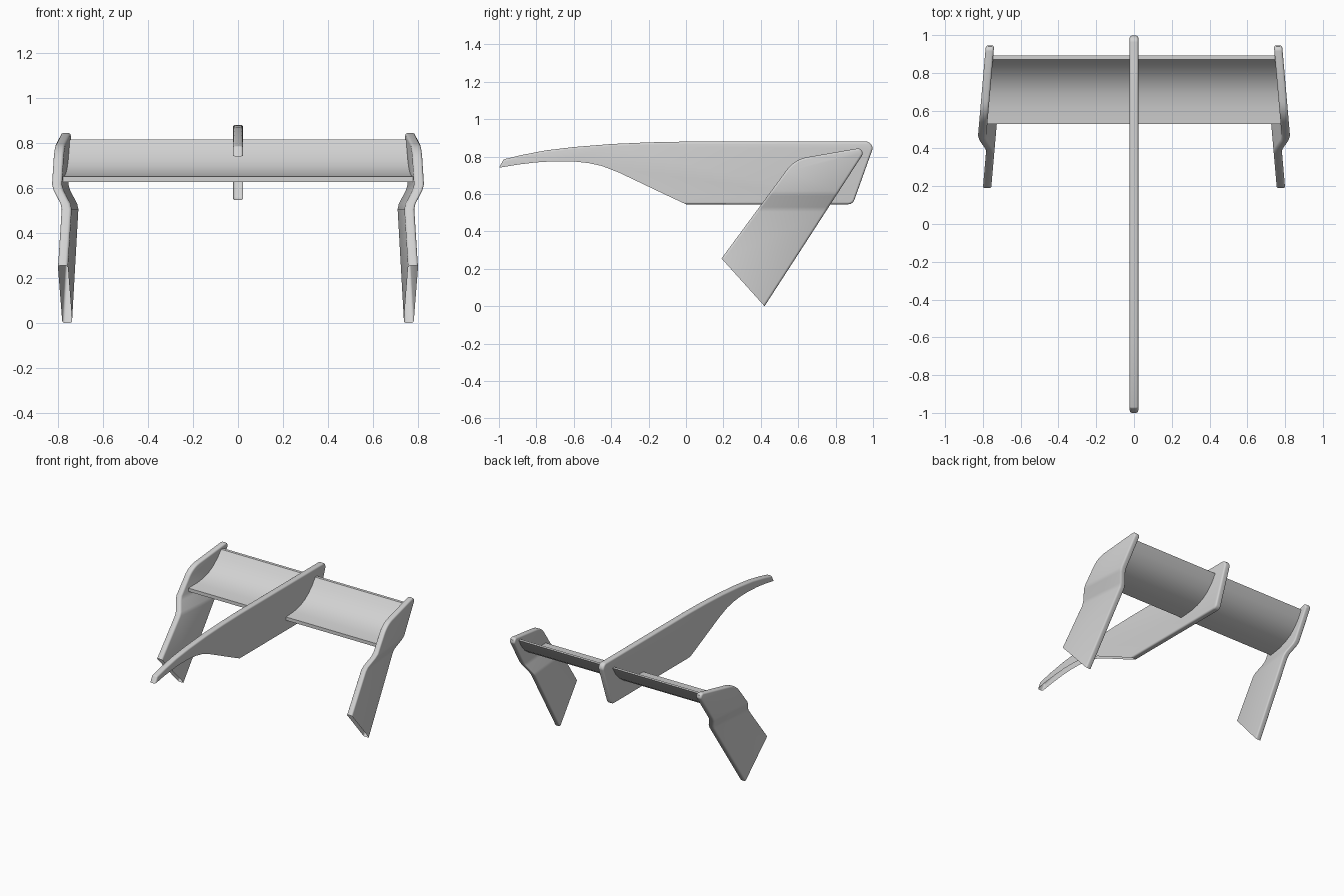
import bpy, bmesh, math
from mathutils import Vector

if "Cube" in bpy.data.objects:
    bpy.data.objects.remove(bpy.data.objects["Cube"])

grey = bpy.data.materials.new("light grey")
grey.diffuse_color = (0.65, 0.65, 0.65, 1)
grey.use_nodes = True
grey.node_tree.nodes["Principled BSDF"].inputs["Base Color"].default_value = grey.diffuse_color


def fillet(points, steps=6):
    """Outline from (y, z, radius) corners, rounding those with a radius."""
    out = []
    for i, (y, z, r) in enumerate(points):
        p = Vector((y, z))
        if r == 0:
            out.append(p)
            continue
        a = (Vector(points[i - 1][:2]) - p).normalized()
        b = (Vector(points[(i + 1) % len(points)][:2]) - p).normalized()
        half = a.angle(b) / 2
        centre = p + (a + b).normalized() * (r / math.sin(half))
        t = r / math.tan(half)
        u, v = p + a * t - centre, p + b * t - centre
        for k in range(steps + 1):
            d = u.lerp(v, k / steps).normalized()
            out.append(centre + d * r)
    return out


def plate(outline, half, n_open, bevel):
    """Extrude an outline along x, round its rims, leave the first n_open sides open."""
    bm = bmesh.new()
    left = [bm.verts.new((-half, p[0], p[1])) for p in outline]
    right = [bm.verts.new((half, p[0], p[1])) for p in outline]
    bm.faces.new(left[::-1])
    bm.faces.new(right)
    n = len(outline)
    rims = []
    for i in range(n):
        j = (i + 1) % n
        f = bm.faces.new((left[i], left[j], right[j], right[i]))
        if i < n_open:
            f.material_index = 1
        else:
            rims += [bm.edges.get((left[i], left[j])), bm.edges.get((right[i], right[j]))]
    bmesh.ops.recalc_face_normals(bm, faces=bm.faces[:])
    if bevel:
        bmesh.ops.bevel(bm, geom=rims, offset=bevel, segments=4, profile=0.5,
                        affect='EDGES', clamp_overlap=False)
    bmesh.ops.delete(bm, geom=[f for f in bm.faces if f.material_index == 1], context='FACES')
    return bm


def finish(bm, name):
    mesh = bpy.data.meshes.new(name)
    bm.to_mesh(mesh)
    bm.free()
    mesh.materials.append(grey)
    ob = bpy.data.objects.new(name, mesh)
    bpy.context.collection.objects.link(ob)
    bpy.ops.object.select_all(action='DESELECT')
    bpy.context.view_layer.objects.active = ob
    ob.select_set(True)
    bpy.ops.object.shade_smooth_by_angle(angle=math.radians(35))
    return ob


# Central fin, open along its curved underside
underside = [(-1, .74), (-.9, .757), (-.8, .769), (-.7, .775), (-.6, .774), (-.52, .765),
             (-.45, .75), (-.36, .715), (-.25, .663), (-.12, .601), (0, .545)]
top = [(0, .88), (-.2, .876), (-.4, .867), (-.6, .851), (-.75, .833), (-.88, .808)]
fin = [(y, z, 0) for y, z in underside]
fin += [(.892, .545, .035), (1.012, .88, .035)]
fin += [(y, z, 0) for y, z in top] + [(-.975, .785, .015)]
finish(plate(fillet(fin), .023, len(underside) - 1, .012), "centre_fin")

# End plates, open at the foot, with an outward step and a slight toe-in
outline = fillet([(.19, .255, 0), (.42, 0, 0), (.972, .853, .025), (.58, .785, .17)])
bm = plate(outline, .022, 1, .012)
STEP = [(.505, 0), (.53, .007), (.59, .042), (.615, .05)]
for z, _ in STEP:
    bmesh.ops.bisect_plane(bm, geom=bm.verts[:] + bm.edges[:] + bm.faces[:],
                           plane_co=(0, 0, z), plane_no=(0, 0, 1))


def step_shift(z):
    if z <= STEP[0][0]:
        return 0
    for (z0, s0), (z1, s1) in zip(STEP, STEP[1:]):
        if z <= z1:
            return s0 + (s1 - s0) * (z - z0) / (z1 - z0)
    return STEP[-1][1]


for v in bm.verts:
    v.co.x += .778 - .087 * (v.co.y - .19) + step_shift(v.co.z)
end_plates = finish(bm, "end_plates")
end_plates.modifiers.new("mirror", 'MIRROR').use_clip = False

# Wing: thin blade curving upward to the rear, its ends following the plates
lower = [(.53, .625), (.63, .632), (.7, .648), (.76, .673), (.81, .708), (.855, .756), (.892, .815)]
upper = [(.87, .815), (.835, .768), (.79, .724), (.745, .693), (.69, .67), (.62, .656), (.53, .65)]
bm = plate([Vector(p) for p in lower + upper], 1, 0, 0)
for v in bm.verts:
    v.co.x *= .79 - .087 * (v.co.y - .53)
finish(bm, "wing_blade")
